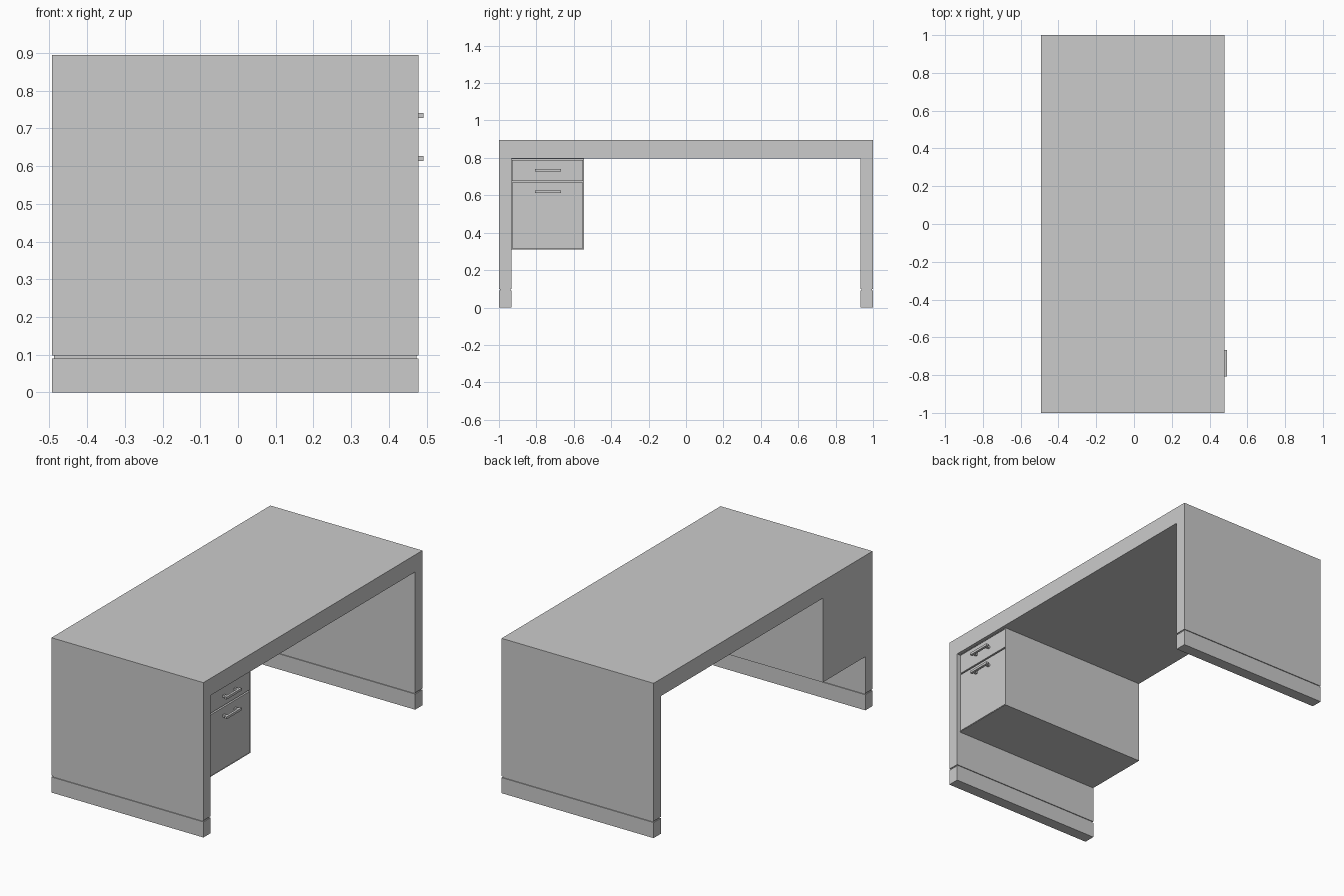
import bpy, bmesh

if "Cube" in bpy.data.objects:
    bpy.data.objects.remove(bpy.data.objects["Cube"])

X0, X1 = -0.493, 0.479      # desk depth
LEG, TOP = 0.934, 0.895     # inner leg face, top height


def finish(name, bm):
    bmesh.ops.recalc_face_normals(bm, faces=bm.faces)
    mesh = bpy.data.meshes.new(name)
    bm.to_mesh(mesh)
    bm.free()
    obj = bpy.data.objects.new(name, mesh)
    bpy.context.collection.objects.link(obj)
    return obj


def add_box(bm, x, y, z):
    verts = bmesh.ops.create_cube(bm, size=1)["verts"]
    for v in verts:
        v.co = [lo + (c + 0.5) * (hi - lo) for c, (lo, hi) in zip(v.co, (x, y, z))]


def box(name, x, y, z):
    bm = bmesh.new()
    add_box(bm, x, y, z)
    return finish(name, bm)


# Desk top and side panels: one U profile extruded along x
profile = [(-1, 0.098), (-1, TOP), (1, TOP), (1, 0.098),
           (LEG, 0.098), (LEG, 0.796), (-LEG, 0.796), (-LEG, 0.098)]
bm = bmesh.new()
face = bm.faces.new([bm.verts.new((X0, y, z)) for y, z in profile])
ext = bmesh.ops.extrude_face_region(bm, geom=[face], use_keep_orig=True)
for v in ext["geom"]:
    if isinstance(v, bmesh.types.BMVert):
        v.co.x = X1
finish("desk_shell", bm)

# Plinths, separated from the side panels by a shallow shadow groove
for side, s in (("left", 1), ("right", -1)):
    g = 0.005
    box(f"{side}_plinth", (X0, X1), sorted((s * LEG, s)), (0, 0.09))
    box(f"{side}_groove_core", (X0 + g, X1 - g),
        sorted((s * (LEG + g), s * (1 - g))), (0.09, 0.098))

# Drawer cabinet: box with a thin-walled recess in its front
FRONT, Y0, Y1, Z0, Z1 = 0.46, -LEG, -0.545, 0.31, 0.796
bm = bmesh.new()
add_box(bm, (X0, FRONT), (Y0, Y1), (Z0, Z1))
bmesh.ops.recalc_face_normals(bm, faces=bm.faces)
front = max(bm.faces, key=lambda f: f.calc_center_median().x)
bmesh.ops.inset_region(bm, faces=[front], thickness=0.003)
bmesh.ops.inset_region(bm, faces=[front], thickness=0.0001, depth=-0.018)
finish("drawer_cabinet", bm)

# Drawer fronts and their bar handles
for name, z0, z1, hz in (("upper", 0.677, 0.79, 0.734), ("lower", 0.315, 0.668, 0.62)):
    box(f"{name}_drawer_front", (FRONT - 0.018, FRONT), (Y0 + 0.005, Y1 - 0.005), (z0, z1))
    r = 0.0067
    bm = bmesh.new()
    add_box(bm, (0.479, 0.4925), (-0.807, -0.668), (hz - r, hz + r))
    for y in (-0.79, -0.685):
        add_box(bm, (FRONT, 0.479), (y - r, y + r), (hz - r, hz + r))
    finish(f"{name}_drawer_handle", bm)
